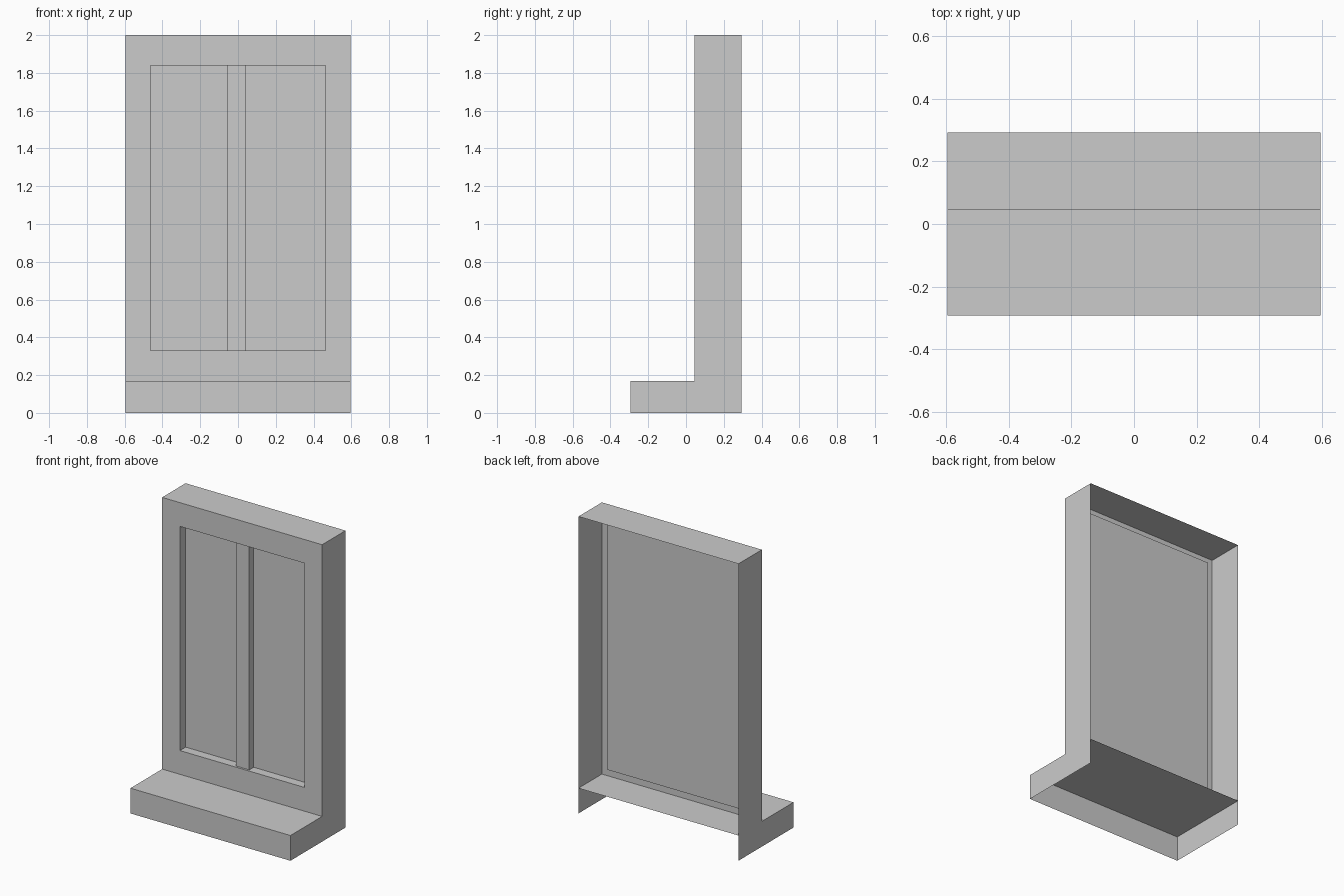
import bpy, bmesh

if "Cube" in bpy.data.objects:
    bpy.data.objects.remove(bpy.data.objects["Cube"])

W, D = 0.596, 0.293          # half width and half depth
STEP, SILL, TOP = 0.044, 0.17, 2.0
OX0, OX1, OZ0, OZ1 = -0.463, 0.463, 0.33, 1.84   # window opening
PANE = 0.105                 # y of the pane


def sheet_object(name, faces):
    """Build thin open sheets from a list of corner loops."""
    bm = bmesh.new()
    for pts in faces:
        bm.faces.new([bm.verts.new(p) for p in pts])
    bmesh.ops.remove_doubles(bm, verts=bm.verts, dist=1e-5)
    bmesh.ops.recalc_face_normals(bm, faces=bm.faces)
    mesh = bpy.data.meshes.new(name)
    bm.to_mesh(mesh)
    bm.free()
    ob = bpy.data.objects.new(name, mesh)
    bpy.context.collection.objects.link(ob)
    return ob


def upright(x0, x1, z0, z1, y):
    return [(x0, y, z0), (x1, y, z0), (x1, y, z1), (x0, y, z1)]


def level(y0, y1, z):
    return [(-W, y0, z), (W, y0, z), (W, y1, z), (-W, y1, z)]


# L-shaped side walls, top and sill: open at the back and underneath
profile = [(-D, 0), (D, 0), (D, TOP), (STEP, TOP), (STEP, SILL), (-D, SILL)]
sides = [[(x, y, z) for y, z in profile] for x in (-W, W)]
sheet_object("casing", sides + [level(STEP, D, TOP)])
sheet_object("sill", [upright(-W, W, 0, SILL, -D),
                      level(-D, STEP, SILL), level(STEP, D, SILL)])

# Front frame around the opening, with reveals going back to the pane
outer = [(-W, SILL), (W, SILL), (W, TOP), (-W, TOP)]
inner = [(OX0, OZ0), (OX1, OZ0), (OX1, OZ1), (OX0, OZ1)]
frame = []
for i in range(4):
    j = (i + 1) % 4
    a, b, c, d = outer[i], outer[j], inner[j], inner[i]
    frame.append([(x, STEP, z) for x, z in (a, b, c, d)])
    frame.append([(d[0], STEP, d[1]), (c[0], STEP, c[1]),
                  (c[0], PANE, c[1]), (d[0], PANE, d[1])])
sheet_object("window_frame", frame)

# Pane, slightly larger than the opening
sheet_object("pane", [upright(-0.51, 0.51, 0.245, 1.925, PANE)])

# Central upright bar, set slightly back from the frame face
m0, m1, my = -0.057, 0.043, 0.058
bar = [upright(m0, m1, OZ0, OZ1, my)]
bar += [[(x, my, OZ0), (x, PANE, OZ0), (x, PANE, OZ1), (x, my, OZ1)]
        for x in (m0, m1)]
sheet_object("centre_bar", bar)
